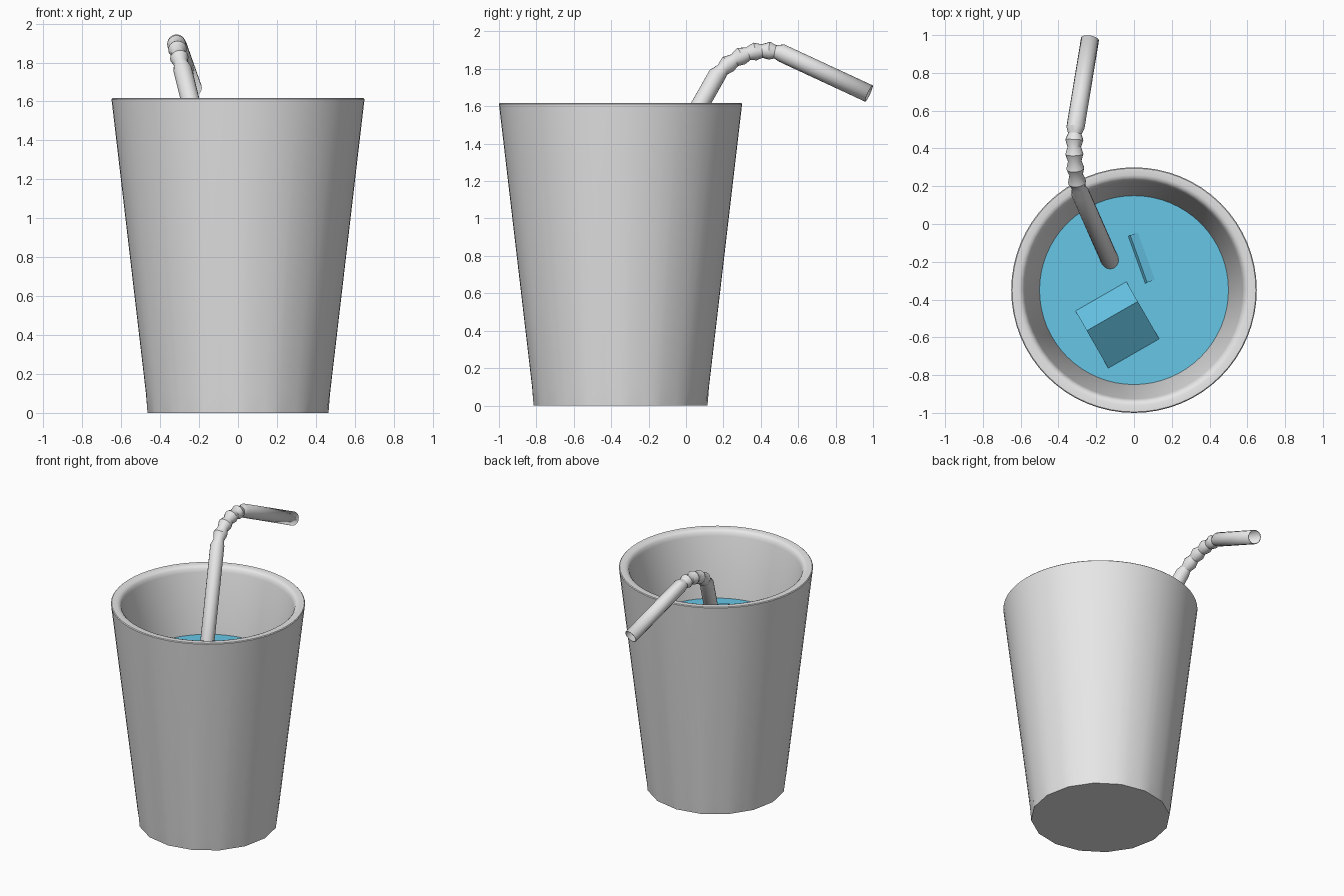
import bpy, bmesh, math
from mathutils import Vector, Matrix

if "Cube" in bpy.data.objects:
    bpy.data.objects.remove(bpy.data.objects["Cube"])

CUP_Y = -0.35      # cup axis in y
WATER_Z = 1.15     # drink level


def material(name, rgb):
    m = bpy.data.materials.new(name)
    m.diffuse_color = (*rgb, 1)
    m.use_nodes = True
    m.node_tree.nodes["Principled BSDF"].inputs["Base Color"].default_value = m.diffuse_color
    return m


GREY = material("light grey", (0.8, 0.8, 0.8))
BLUE = material("drink blue", (0.15, 0.63, 0.89))


def finish(bm, name, mat, smooth=None):
    bmesh.ops.recalc_face_normals(bm, faces=bm.faces[:])
    me = bpy.data.meshes.new(name)
    bm.to_mesh(me)
    bm.free()
    me.materials.append(mat)
    ob = bpy.data.objects.new(name, me)
    bpy.context.collection.objects.link(ob)
    if smooth:
        bpy.ops.object.select_all(action='DESELECT')
        ob.select_set(True)
        bpy.context.view_layer.objects.active = ob
        bpy.ops.object.shade_smooth_by_angle(angle=math.radians(smooth))
    return ob


def skin(bm, rings, cap=False):
    n = len(rings[0])
    for a, b in zip(rings, rings[1:]):
        for i in range(n):
            j = (i + 1) % n
            bm.faces.new((a[i], a[j], b[j], b[i]))
    if cap:
        bm.faces.new(rings[0])
        bm.faces.new(rings[-1])


# cup: tapered wall with rounded inner lip; the foot ring is a 16-gon
SEG, FOOT = 64, 16
profile = [(0.465, 0), (0.473, 0.1), (0.65, 1.612), (0.645, 1.617), (0.61, 1.617),
           (0.595, 1.612), (0.583, 1.60), (0.576, 1.575), (0.50, WATER_Z), (0.41, 0.1)]
bm = bmesh.new()
rings = []
for k, (r, z) in enumerate(profile):
    ring = []
    for i in range(SEG):
        a = 2 * math.pi * i / SEG
        h = math.pi / FOOT
        f = math.cos(h) / math.cos(a % (2 * h) - h) if k == 0 else 1
        ring.append(bm.verts.new((r * f * math.cos(a), CUP_Y + r * f * math.sin(a), z)))
    rings.append(ring)
skin(bm, rings, cap=True)
finish(bm, "cup", GREY, 35)

# drink surface
bm = bmesh.new()
bmesh.ops.create_circle(bm, cap_ends=True, segments=32, radius=0.503,
                        matrix=Matrix.Translation((0, CUP_Y, WATER_Z)))
finish(bm, "drink_surface", BLUE)


# ice cubes: one top edge runs level along 'ridge'; the two faces beside it slope down
def ice(name, start, end, z, slope, side):
    p, q = Vector((*start, z)), Vector((*end, z))
    u = (q - p).normalized()
    size = (q - p).length
    out = u.cross(Vector((0, 0, 1))) * side
    s = math.radians(slope)
    v = out * math.cos(s) - Vector((0, 0, math.sin(s)))
    w = -out * math.sin(s) - Vector((0, 0, math.cos(s)))
    rot = Matrix((u, v, w)).transposed().to_4x4()
    rot.translation = p + (u + v + w) * size / 2
    bm = bmesh.new()
    bmesh.ops.create_cube(bm, size=size, matrix=rot)
    finish(bm, name, BLUE)


ice("ice_cube_large", (-0.25, -0.565), (0.02, -0.41), WATER_Z + 0.166, 36, 1)
ice("ice_cube_small", (0.07, -0.31), (-0.02, -0.06), WATER_Z + 0.022, 27, 1)

# straw: straight stem, ribbed bend, straight mouth end
R, RIB = 0.048, 0.036
stem_top = Vector((-0.285, 0.165, 1.765))
stem_dir = Vector((0.15, -0.34, -0.60))
path = [(stem_top + stem_dir * 2.1, R), (stem_top, R)]
bend = [stem_top] + [Vector(p) for p in (
    (-0.302, 0.225, 1.825), (-0.311, 0.295, 1.868), (-0.316, 0.37, 1.893),
    (-0.316, 0.445, 1.897), (-0.31, 0.51, 1.885))]
for a, b in zip(bend, bend[1:]):
    path += [((a + b) / 2, RIB), (b, R)]
path.append((Vector((-0.233, 0.978, 1.668)), R))

bm = bmesh.new()
rings = []
for k, (p, r) in enumerate(path):
    t = (path[min(k + 1, len(path) - 1)][0] - p).normalized() + \
        (p - path[max(k - 1, 0)][0]).normalized()
    t.normalize()
    side = t.cross(Vector((1, 0, 0))).normalized()
    up = side.cross(t)
    rings.append([bm.verts.new(p + (side * math.cos(a) + up * math.sin(a)) * r)
                  for a in (2 * math.pi * i / 16 for i in range(16))])
skin(bm, rings)
straw = finish(bm, "bendy_straw", GREY, 30)
wall = straw.modifiers.new("wall", 'SOLIDIFY')
wall.thickness = 0.005
wall.offset = -1
